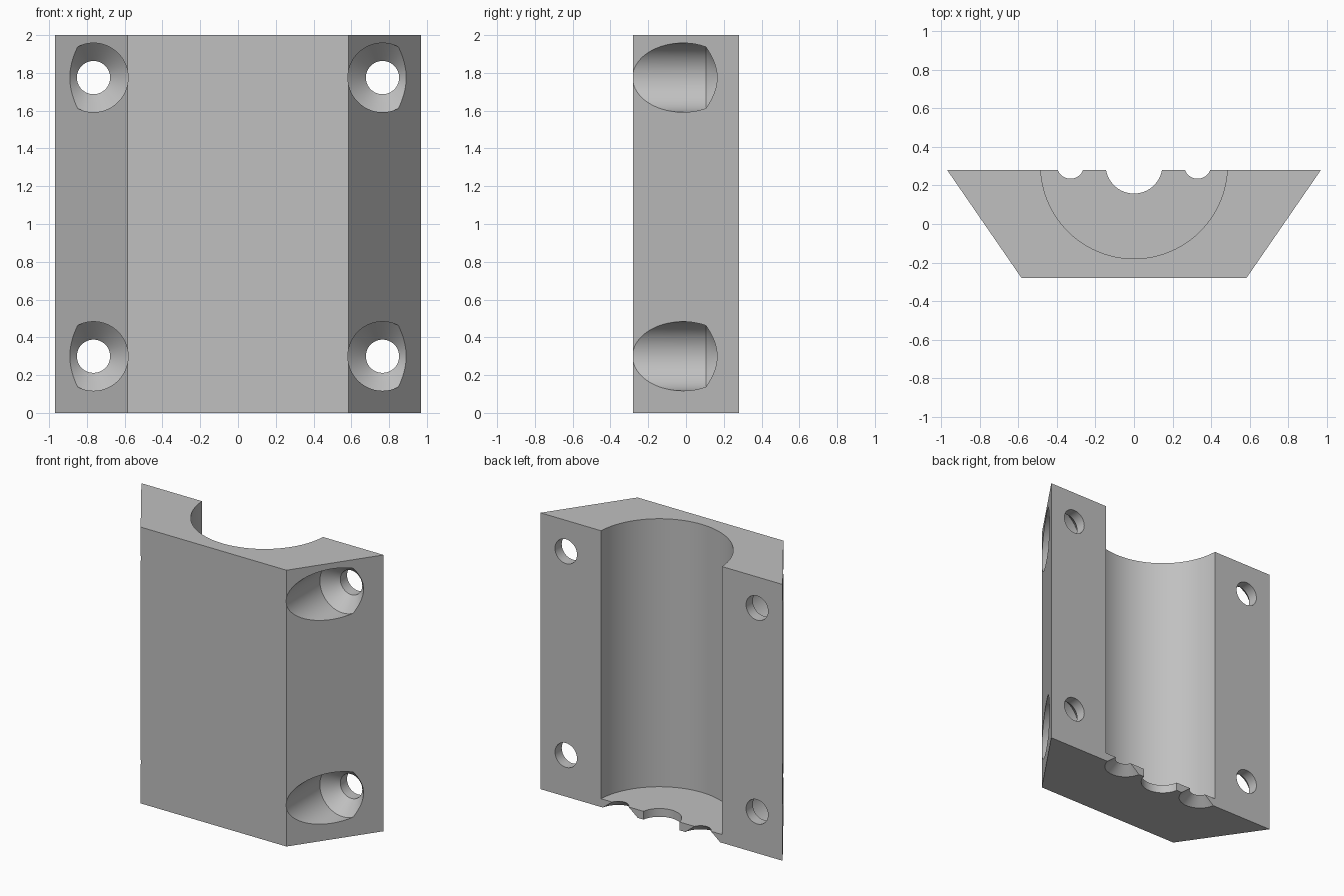
import bpy, bmesh, math
from mathutils import Matrix

cube = bpy.data.objects.get("Cube")
if cube:
    bpy.data.objects.remove(cube, do_unlink=True)

HEIGHT, BACK, FRONT = 2.0, 0.28, -0.28
AXIS_Y = 0.305          # shared axis of the bore, just behind the split face
FLOOR = 0.06            # thickness of the bottom plate
SEGMENTS = 96

grey = bpy.data.materials.new("plain grey")
grey.use_nodes = True
colour = (0.53, 0.53, 0.53, 1)
grey.diffuse_color = colour
grey.node_tree.nodes["Principled BSDF"].inputs["Base Color"].default_value = colour


def make_object(name, bm):
    bmesh.ops.recalc_face_normals(bm, faces=bm.faces[:])
    mesh = bpy.data.meshes.new(name)
    bm.to_mesh(mesh)
    bm.free()
    mesh.materials.append(grey)
    obj = bpy.data.objects.new(name, mesh)
    bpy.context.collection.objects.link(obj)
    return obj


def lathe(name, profile, matrix):
    """Closed solid of revolution from (radius, height) pairs along local z."""
    bm = bmesh.new()
    rings = []
    for r, h in profile:
        angles = [2 * math.pi * i / SEGMENTS for i in range(SEGMENTS)]
        rings.append([bm.verts.new((r * math.cos(a), r * math.sin(a), h)) for a in angles])
    for low, high in zip(rings, rings[1:]):
        for i in range(SEGMENTS):
            j = (i + 1) % SEGMENTS
            bm.faces.new((low[i], low[j], high[j], high[i]))
    bm.faces.new(rings[0])
    bm.faces.new(rings[-1])
    bm.transform(matrix)
    cutter = make_object(name, bm)
    cutter.hide_render = True
    return cutter


# Clamp body: a trapezoid extruded upwards
bm = bmesh.new()
outline = [(-0.97, BACK), (-0.584, FRONT), (0.584, FRONT), (0.97, BACK)]
base = bm.faces.new([bm.verts.new((x, y, 0)) for x, y in outline])
extruded = bmesh.ops.extrude_face_region(bm, geom=[base])["geom"]
bmesh.ops.translate(bm, vec=(0, 0, HEIGHT),
                    verts=[v for v in extruded if isinstance(v, bmesh.types.BMVert)])
body = make_object("clamp_half_body", bm)

# Large bore and the round opening through the bottom plate
on_axis = Matrix.Translation((0, AXIS_Y, 0))
cutters = [
    lathe("bore_cutter", [(0.485, FLOOR), (0.485, HEIGHT + 0.1)], on_axis),
    lathe("centre_opening_cutter", [(0.147, -0.1), (0.147, 0.2)], on_axis),
]

for side in (-1, 1):
    # Flared openings, widening towards the underside
    cutters.append(lathe("flared_opening_cutter",
                         [(0.165, -0.02), (0.142, 0), (0.07, FLOOR), (0.07, 0.2)],
                         Matrix.Translation((side * 0.33, AXIS_Y, 0))))
    # Countersunk bolt holes running front to back
    for z in (0.30, 1.775):
        place = Matrix.Translation((side * 0.765, 0, z)) @ Matrix.Rotation(-math.pi / 2, 4, 'X')
        cutters.append(lathe("bolt_hole_cutter",
                             [(0.183, -0.5), (0.183, 0.105), (0.088, 0.203), (0.088, 0.5)],
                             place))

# Cut every opening, then discard the cutters
bpy.context.view_layer.objects.active = body
body.select_set(True)
for cutter in cutters:
    cut = body.modifiers.new("cut", 'BOOLEAN')
    cut.operation = 'DIFFERENCE'
    cut.solver = 'EXACT'
    cut.object = cutter
    bpy.ops.object.modifier_apply(modifier=cut.name)
    bpy.data.objects.remove(cutter, do_unlink=True)

bpy.ops.object.select_all(action='DESELECT')
body.select_set(True)
bpy.ops.object.shade_smooth_by_angle(angle=math.radians(25))
